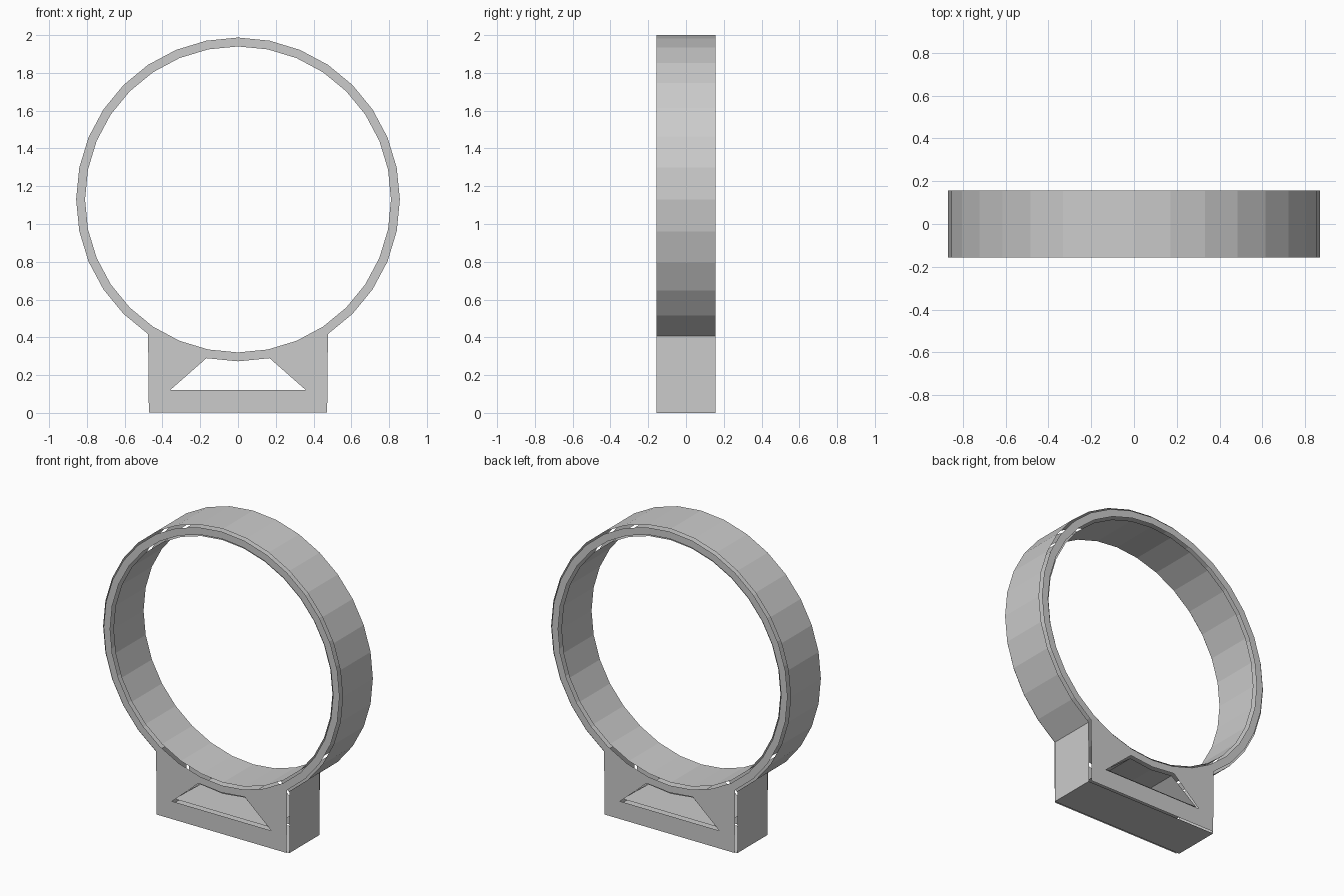
import bpy, bmesh, math

if "Cube" in bpy.data.objects:
    bpy.data.objects.remove(bpy.data.objects["Cube"])

N = 32                 # sides of the ring
CZ = 1.13              # ring centre height
HALF = 0.157           # half depth of the walls
PLATE_Y = 0.170        # face plates float slightly clear of the walls


def ring_pt(r, i):
    """Point i of the ring in (x, z), counted from the bottom."""
    a = 2 * math.pi * i / N
    return (r * math.sin(a), CZ - r * math.cos(a))


def finish(name, bm):
    mesh = bpy.data.meshes.new(name)
    bm.to_mesh(mesh)
    bm.free()
    obj = bpy.data.objects.new(name, mesh)
    bpy.context.collection.objects.link(obj)
    return obj


def wall(name, pts, inward=False):
    """Closed thin wall: an (x, z) outline swept along y."""
    bm = bmesh.new()
    front = [bm.verts.new((x, -HALF, z)) for x, z in pts]
    back = [bm.verts.new((x, HALF, z)) for x, z in pts]
    n = len(pts)
    for i in range(n):
        j = (i + 1) % n
        quad = [front[i], front[j], back[j], back[i]]
        bm.faces.new(quad[::-1] if inward else quad)
    return finish(name, bm)


def plate(name, side):
    """Flat face: ring band plus foot panel with its opening."""
    bm = bmesh.new()

    def vert(p):
        return bm.verts.new((p[0], side * PLATE_Y, p[1]))

    outer = [vert(ring_pt(0.857, i)) for i in range(N)]
    inner = [vert(ring_pt(0.81, i)) for i in range(N)]
    for i in range(N):
        j = (i + 1) % N
        bm.faces.new((outer[i], outer[j], inner[j], inner[i]))
    # foot panel around the opening
    br, bl = vert((0.472, 0.003)), vert((-0.472, 0.003))
    hr, hl = vert((0.36, 0.12)), vert((-0.36, 0.12))
    bm.faces.new((bl, br, hr, hl))
    bm.faces.new((br, outer[3], outer[2], outer[1], hr))
    bm.faces.new((hl, outer[-1], outer[-2], outer[-3], bl))
    bm.normal_update()
    flip = [f for f in bm.faces if f.normal.y * side < 0]
    bmesh.ops.reverse_faces(bm, faces=flip)
    return finish(name, bm)


# outer wall: ring running down into the foot sides and base
outline = [ring_pt(0.87, i) for i in range(3, N - 2)]
wall("outer_wall", [(-0.483, 0), (0.483, 0)] + outline)

# inner wall of the ring
wall("inner_wall", [ring_pt(0.796, i) for i in range(N)], inward=True)

# lining of the opening in the foot
wall("foot_opening", [(-0.35, 0.133), (0.35, 0.133), (0.16, 0.278),
                      (0, 0.26), (-0.16, 0.278)], inward=True)

# front and back faces
plate("front_plate", -1)
plate("back_plate", 1)
